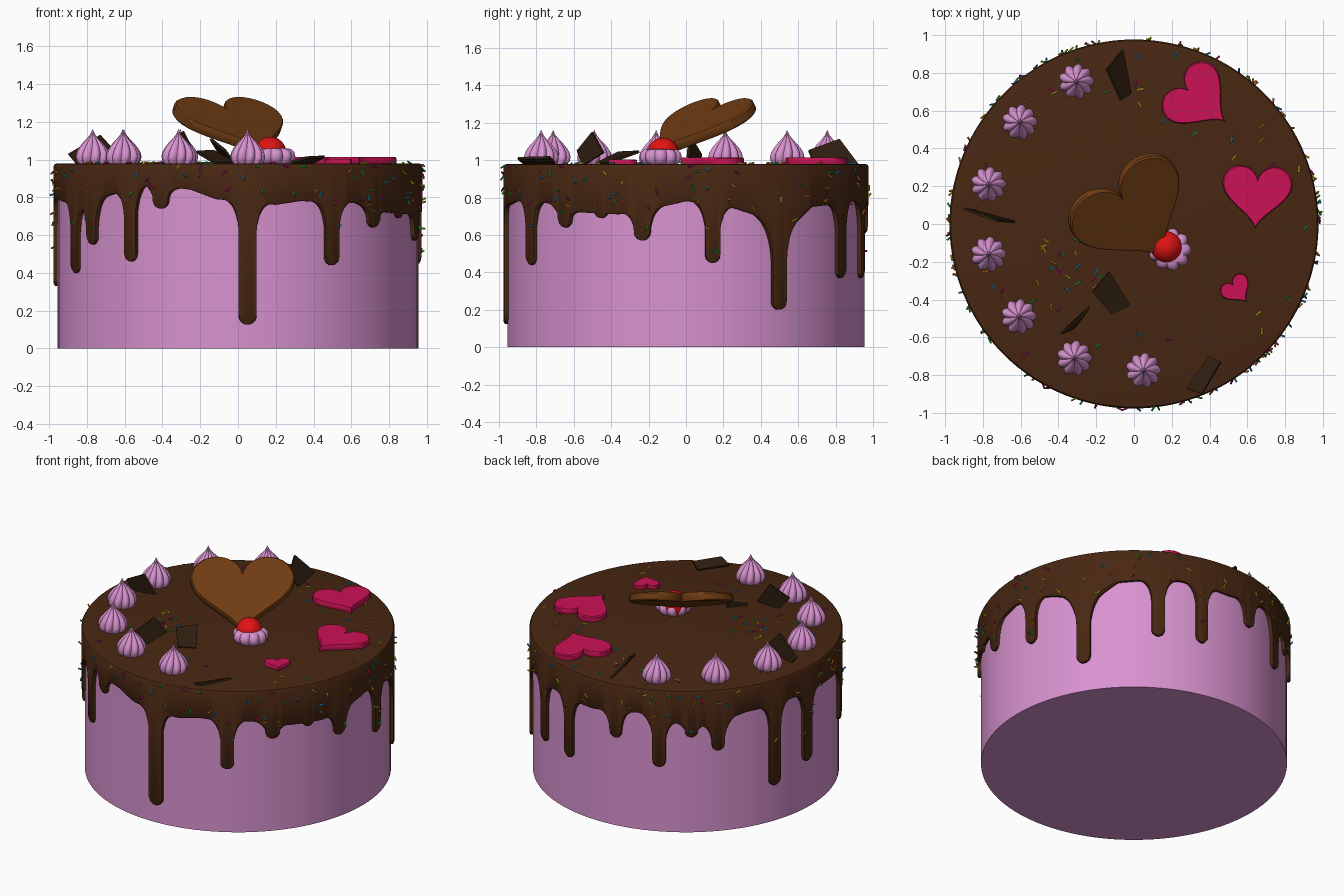
import bpy, bmesh, math, random
from mathutils import Matrix, Vector

if "Cube" in bpy.data.objects:
    bpy.data.objects.remove(bpy.data.objects["Cube"])

random.seed(4)
ICING_R, TOP = 0.977, 0.98


def material(name, rgb):
    m = bpy.data.materials.new(name)
    m.diffuse_color = (*rgb, 1)
    m.use_nodes = True
    m.node_tree.nodes["Principled BSDF"].inputs["Base Color"].default_value = m.diffuse_color
    return m


PINK = material("pink_cream", (0.69, 0.29, 0.63))
CHOC = material("chocolate_icing", (0.065, 0.02, 0.006))
DARK = material("dark_chocolate", (0.028, 0.013, 0.005))
COOKIE = material("cookie", (0.16, 0.045, 0.006))
ROSE = material("rose", (0.60, 0.006, 0.09))
RED = material("cherry_red", (0.75, 0.006, 0.006))


def finish(bm, name, mat, angle=35):
    bmesh.ops.recalc_face_normals(bm, faces=bm.faces)
    me = bpy.data.meshes.new(name)
    bm.to_mesh(me)
    bm.free()
    ob = bpy.data.objects.new(name, me)
    bpy.context.collection.objects.link(ob)
    me.materials.append(mat)
    bpy.ops.object.select_all(action='DESELECT')
    ob.select_set(True)
    bpy.context.view_layer.objects.active = ob
    if angle:
        bpy.ops.object.shade_smooth_by_angle(angle=math.radians(angle))
    return ob


def bridge(bm, a, b):
    n = len(a)
    for i in range(n):
        j = (i + 1) % n
        bm.faces.new((a[i], a[j], b[j], b[i]))


# Cake body
bm = bmesh.new()
bmesh.ops.create_cone(bm, cap_ends=True, segments=96, radius1=0.955, radius2=0.955, depth=0.96,
                      matrix=Matrix.Translation((0, 0, 0.48)))
finish(bm, "cake_body", PINK)

# Icing: baseline height (angle, z) and drips (angle, bottom z, half width)
BASE = [(0, .78), (12, .76), (22, .71), (28.5, .62), (33.5, .62), (44, .75), (67, .78), (88, .77),
        (107, .81), (121, .76), (132, .74), (148, .80), (167, .81), (190, .79), (212, .75),
        (225, .81), (240, .87), (255, .84), (263, .79), (282, .76), (290, .78), (310, .77),
        (325, .72), (338, .71), (355, .76), (360, .78)]
DRIPS = [(8.5, .45, .04), (31, .20, .045), (59, .37, .042), (76, .37, .038), (98, .61, .04),
         (115, .45, .042), (127, .66, .04), (137, .56, .04), (160, .25, .042), (176.5, .33, .04),
         (207, .40, .038), (217, .55, .04), (234, .46, .038), (245, .74, .045), (273, .125, .048),
         (301, .44, .042), (318, .64, .045), (332, .69, .04), (346, .57, .045)]


def edge_z(deg):
    deg %= 360
    for (a, za), (b, zb) in zip(BASE, BASE[1:]):
        if a <= deg <= b:
            base = za + (zb - za) * (deg - a) / (b - a)
            break
    z, flare = base, 0.08
    for c, bottom, w in DRIPS:
        d = abs((deg - c + 180) % 360 - 180) * math.pi / 180 * ICING_R
        if d < w:
            z = min(z, bottom + w * (1 - math.sqrt(1 - (d / w) ** 2)))
        elif d < w + flare:
            v = max(0, min(0.16, base - bottom - w))
            t = 1 - (d - w) / flare
            z = min(z, base - v * (1 - math.sqrt(max(0, 1 - t * t))))
    return z


angles = [i * 0.75 for i in range(480)]
for c, _, w in DRIPS:
    h = math.degrees(w / ICING_R)
    angles += [c + s * h * k for s in (-1, 1) for k in (0.9, 0.97, 0.999, 1.001, 1.05)]
angles = sorted(set(angles))
bm = bmesh.new()
rings = [[] for _ in range(6)]
for a in angles:
    z, r = edge_z(a), math.radians(a)
    cols = [(0.955, TOP), (0.970, TOP - .004), (ICING_R, TOP - .016),
            (ICING_R, z + .012), (ICING_R - .007, z), (0.948, z)]
    for ring, (rad, h) in zip(rings, cols):
        ring.append(bm.verts.new((rad * math.cos(r), rad * math.sin(r), h)))
for a, b in zip(rings, rings[1:]):
    bridge(bm, a, b)
mid = bm.verts.new((0, 0, TOP))
for i in range(len(angles)):
    bm.faces.new((mid, rings[0][i], rings[0][(i + 1) % len(angles)]))
finish(bm, "chocolate_drip_icing", CHOC)


# Piped cream: fluted lathe
def piped(name, x, y, profile, lobes, depth, twist):
    bm = bmesh.new()
    n, rows = lobes * 8, []
    for r, z in profile:
        rows.append([])
        for i in range(n):
            t = 2 * math.pi * i / n
            f = r * (1 - depth + depth * abs(math.cos(t * lobes / 2)))
            u = t + twist * (z - TOP)
            rows[-1].append(bm.verts.new((x + f * math.cos(u), y + f * math.sin(u), z)))
    for a, b in zip(rows, rows[1:]):
        bridge(bm, a, b)
    bm.faces.new(rows[0])
    bm.faces.new(rows[-1])
    finish(bm, name, PINK, 40)


KISS = [(.075, .975), (.09, .995), (.094, 1.015), (.088, 1.04), (.073, 1.065), (.052, 1.09),
        (.03, 1.112), (.014, 1.132), (.006, 1.148), (.001, 1.16)]
for i, (x, y) in enumerate([(-.305, .755), (-.605, .54), (-.77, .21), (-.77, -.16),
                            (-.61, -.49), (-.315, -.71), (.05, -.775)]):
    piped(f"cream_kiss_{i + 1}", x, y, KISS, 9, .2, 1.5)

# Cherry on its cream rosette
ROSETTE = [(.085, .975), (.105, .99), (.114, 1.015), (.108, 1.04), (.09, 1.056), (.06, 1.06), (.02, 1.05)]
piped("cherry_rosette", .19, -.135, ROSETTE, 9, .16, 0)
bm = bmesh.new()
bmesh.ops.create_uvsphere(bm, u_segments=32, v_segments=16, radius=.084,
                          matrix=Matrix.Translation((.172, -.122, 1.036)))
finish(bm, "cherry", RED)


# Heart plaques
def heart(name, mat, loc, width, thick, spin, tilt=0):
    bm = bmesh.new()
    k, n, rows = width / 32, 64, []
    b = thick * .15
    for inset, z in ((b, -thick / 2), (0, -thick / 2 + b), (0, thick / 2 - b), (b, thick / 2)):
        s = k * (1 - 2 * inset / width)
        rows.append([])
        for i in range(n):
            t = 2 * math.pi * i / n
            hx = 16 * math.sin(t) ** 3
            hy = 13 * math.cos(t) - 5 * math.cos(2 * t) - 2 * math.cos(3 * t) - math.cos(4 * t) + 2.5
            rows[-1].append(bm.verts.new((s * hx, s * hy, z)))
    for a, c in zip(rows, rows[1:]):
        bridge(bm, a, c)
    bm.faces.new(rows[0])
    bm.faces.new(rows[-1])
    bm.transform(Matrix.Translation(loc) @ Matrix.Rotation(math.radians(spin), 4, 'Z')
                 @ Matrix.Rotation(math.radians(tilt), 4, 'X'))
    finish(bm, name, mat)


heart("cookie_heart", COOKIE, (.01, .035, 1.165), .65, .055, 35, 30)
heart("rose_heart_1", ROSE, (.65, .14, .993), .37, .042, -3)
heart("rose_heart_2", ROSE, (.355, .65, .993), .37, .042, 50)
heart("rose_heart_3", ROSE, (.55, -.355, .988), .165, .03, 38)

# Chocolate shards
SHARDS = [
    [(-.145, .82, 1.11), (-.06, .925, .97), (-.02, .69, .98), (-.07, .655, 1.05)],
    [(-.90, .08, 1.03), (-.85, .07, .97), (-.63, .01, 1.02), (-.73, .02, 1.13)],
    [(-.385, -.58, 1.05), (-.32, -.55, .97), (-.235, -.44, 1.04), (-.29, -.50, 1.15)],
    [(-.22, -.36, 1.04), (-.13, -.25, 1.045), (-.02, -.43, .98), (-.12, -.48, .98)],
    [(.28, -.87, .985), (.36, -.90, 1.01), (.46, -.73, 1.015), (.40, -.70, .985)],
]
for i, pts in enumerate(SHARDS):
    bm = bmesh.new()
    p = [Vector(q) for q in pts]
    nrm = (p[2] - p[0]).cross(p[3] - p[1]).normalized() * .007
    lo, hi = ([bm.verts.new(q + s * nrm) for q in p] for s in (-1, 1))
    bridge(bm, lo, hi)
    bm.faces.new(lo)
    bm.faces.new(hi)
    finish(bm, f"chocolate_shard_{i + 1}", DARK, 0)

# Sprinkles on the side and top, one object per colour
COLOURS = {"yellow": (.75, .65, .02), "green": (.03, .5, .06), "blue": (.01, .35, .65),
           "orange": (.8, .2, .01), "magenta": (.6, .01, .2)}
for name, rgb in COLOURS.items():
    bm = bmesh.new()
    for i in range(36):
        a = random.uniform(0, 360)
        if i < 24:
            r, z = .982, random.uniform(max(.5, edge_z(a) + .02), .97)
        elif i < 32:
            r, z = random.uniform(.55, .95), TOP + .003
        else:
            a, r, z = random.uniform(190, 240), random.uniform(.3, .5), TOP + .003
        t = math.radians(a)
        d = Vector([random.uniform(-1, 1) for _ in range(3)])
        if i >= 24:
            d.z *= .2
        rot = d.to_track_quat('Z', 'Y').to_matrix().to_4x4()
        bmesh.ops.create_cone(bm, cap_ends=True, segments=8, radius1=.005, radius2=.005, depth=.034,
                              matrix=Matrix.Translation((r * math.cos(t), r * math.sin(t), z)) @ rot)
    finish(bm, f"sprinkles_{name}", material(f"sprinkle_{name}", rgb))
